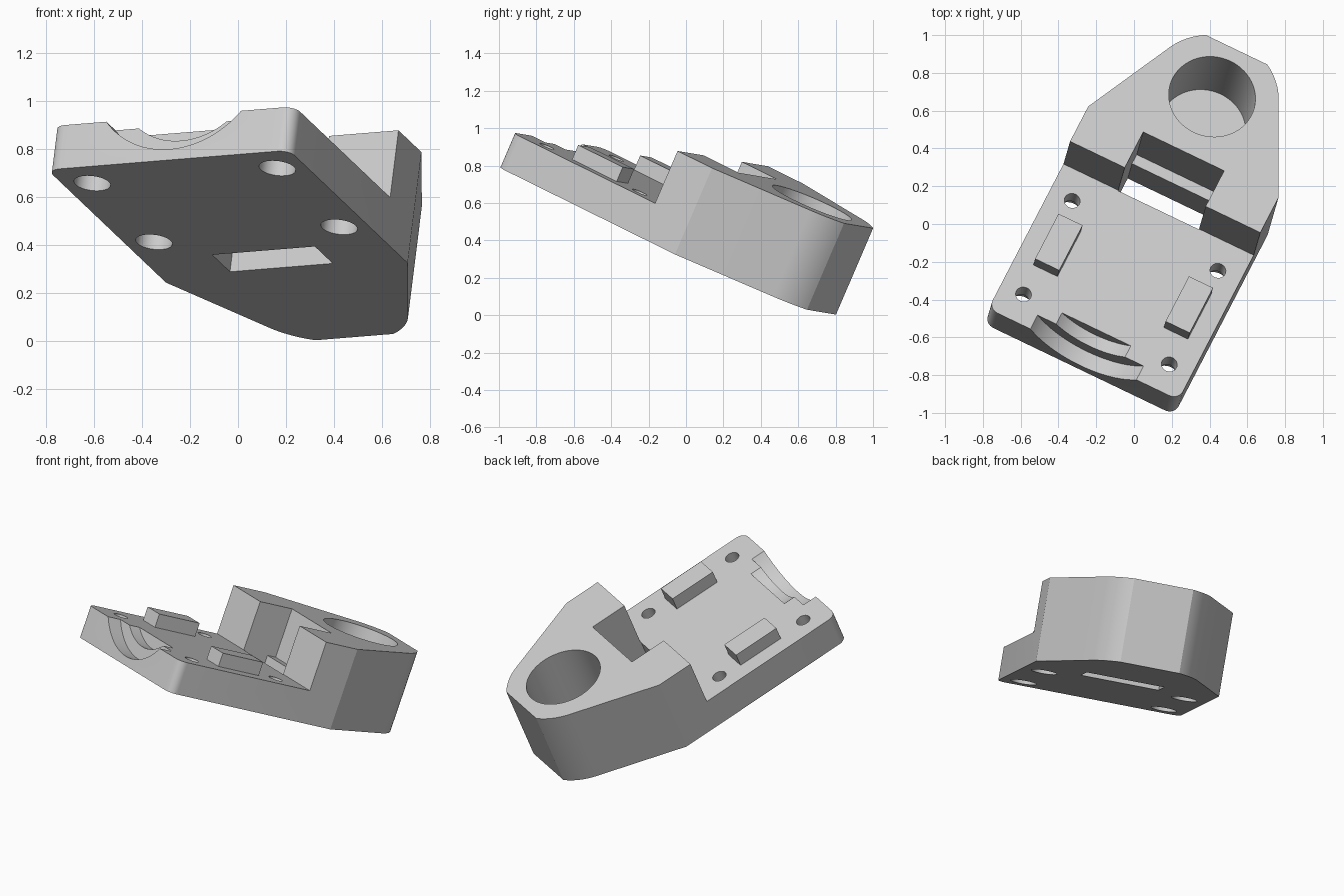
import bpy, bmesh, math
from mathutils import Matrix, Vector

cube = bpy.data.objects.get("Cube")
if cube:
    bpy.data.objects.remove(cube, do_unlink=True)

grey = bpy.data.materials.new("light_grey")
grey.use_nodes = True
grey.diffuse_color = (0.6, 0.6, 0.6, 1)
grey.node_tree.nodes["Principled BSDF"].inputs["Base Color"].default_value = (0.6, 0.6, 0.6, 1)

# Tilted frame of the whole part: across, along and through the plate
normal = Vector((0.114, 0.392, 0.913)).normalized()
across = Vector((0.899, -0.431, 0.073))
across = (across - normal * across.dot(normal)).normalized()
along = normal.cross(across)
frame = Matrix((across, along, normal)).transposed().to_4x4()
frame.translation = across * 0.125 + normal * 0.354


def prism(name, outline, low, high, turn=Matrix()):
    """Extrude a flat outline from low to high, then place it in the frame."""
    bm = bmesh.new()
    face = bm.faces.new([bm.verts.new((x, y, low)) for x, y in outline])
    top = bmesh.ops.extrude_face_region(bm, geom=[face])["geom"]
    bmesh.ops.translate(bm, vec=(0, 0, high - low),
                        verts=[g for g in top if isinstance(g, bmesh.types.BMVert)])
    bmesh.ops.recalc_face_normals(bm, faces=bm.faces)
    bm.transform(turn)
    mesh = bpy.data.meshes.new(name)
    bm.to_mesh(mesh)
    bm.free()
    mesh.materials.append(grey)
    obj = bpy.data.objects.new(name, mesh)
    obj.matrix_world = frame
    bpy.context.collection.objects.link(obj)
    return obj


def arc(cx, cy, r, start, end, steps):
    angles = [math.radians(start + (end - start) * i / steps) for i in range(steps + 1)]
    return [(cx + r * math.cos(a), cy + r * math.sin(a)) for a in angles]


def circle(cx, cy, r, sides=64):
    return arc(cx, cy, r, 0, 360, sides)[:-1]


def box(x0, x1, y0, y1):
    return [(x0, y0), (x1, y0), (x1, y1), (x0, y1)]


def activate(obj):
    bpy.ops.object.select_all(action='DESELECT')
    obj.select_set(True)
    bpy.context.view_layer.objects.active = obj


def cut(obj, cutter):
    cutter.hide_render = True
    mod = obj.modifiers.new("cut", 'BOOLEAN')
    mod.operation, mod.solver, mod.object = 'DIFFERENCE', 'EXACT', cutter
    bpy.context.view_layer.update()
    activate(obj)
    bpy.ops.object.modifier_apply(modifier=mod.name)
    bpy.data.objects.remove(cutter, do_unlink=True)


# Body outline: rounded front corners, tapered back with a clipped round end
half = arc(0.505, -0.995, 0.055, -90, 0, 8) + [(0.56, 0.12)]
half += arc(0, 0.481, 0.355, 26, 59.5, 12)
outline = half + [(-x, y) for x, y in reversed(half)]
body = prism("mount_body", outline, 0, 0.506)

# Lower the front plate and open the upper part of the slot
step = [(1, -2), (1, -0.107), (0.238, -0.107), (0.238, 0.125)]
cut(body, prism("step_cutter", step + [(-x, y) for x, y in reversed(step)], 0.2, 1))
# Narrow slot through the floor
cut(body, prism("slot_cutter", box(-0.238, 0.238, -0.11, 0.066), -0.2, 0.3))
# Blind round socket
cut(body, prism("socket_cutter", circle(0, 0.481, 0.231), 0.06, 0.8))

# Screw holes, counterbored from below
for x in (-0.429, 0.429):
    for y in (-0.887, -0.277):
        cut(body, prism("screw_cutter", circle(x, y, 0.042, 32), -0.1, 0.4))
        cut(body, prism("counterbore_cutter", circle(x, y, 0.077, 40), -0.1, 0.1))

# Stepped round cradle in the front edge
lay_down = Matrix.Rotation(math.radians(90), 4, 'X')
for r, back, front in ((0.4, 0.96, 1.3), (0.322, 0.887, 1.1)):
    cut(body, prism("cradle_cutter", circle(0, 0.45, r, 96), back, front, lay_down))

activate(body)
bpy.ops.object.shade_smooth_by_angle(angle=math.radians(20))

# Raised pads on the plate
for side, name in ((1, "left_pad"), (-1, "right_pad")):
    x0, x1 = sorted((side * 0.313, side * 0.455))
    prism(name, box(x0, x1, -0.709, -0.416), 0.19, 0.284)
